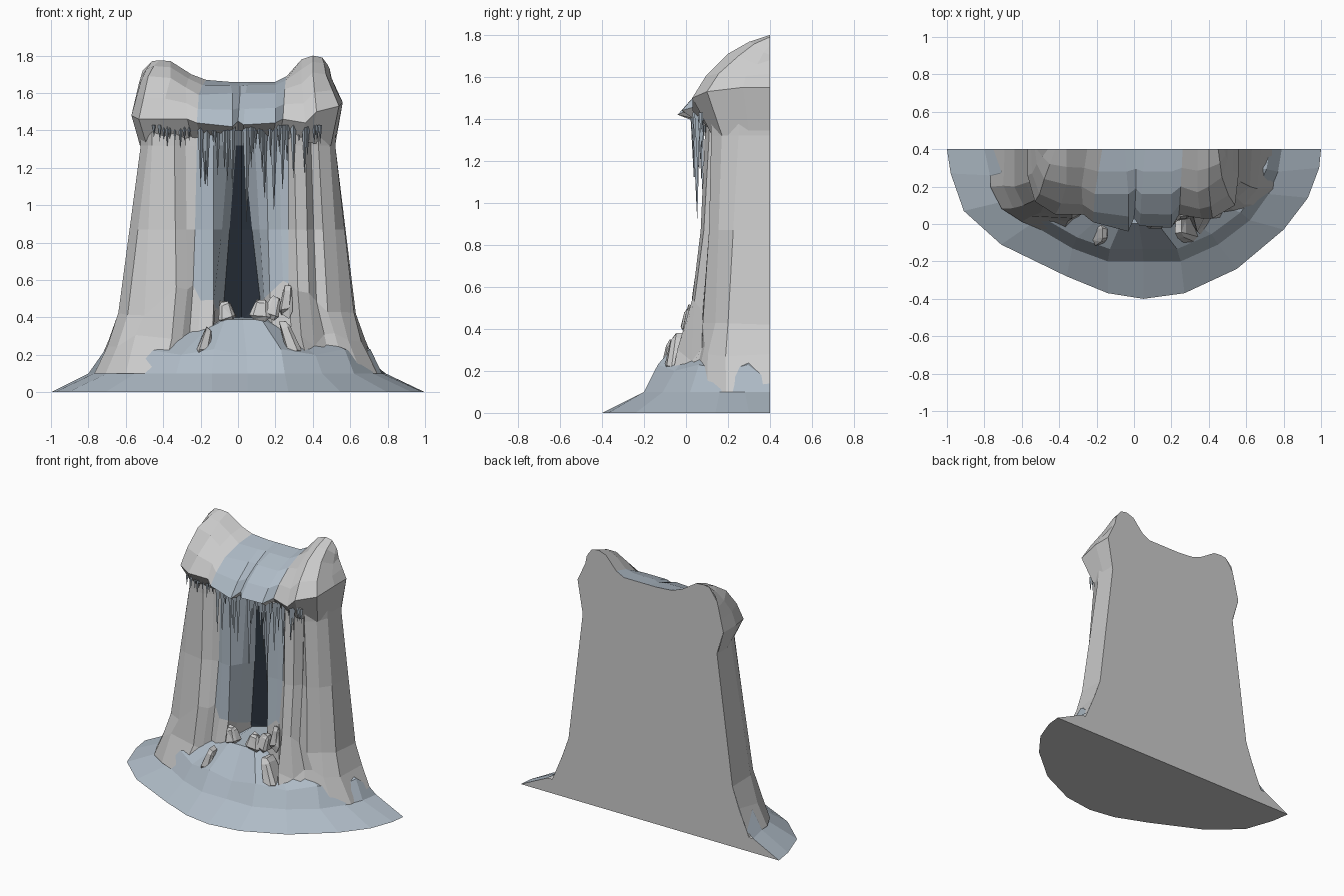
import bpy, bmesh, random
from mathutils import Vector, Matrix

if "Cube" in bpy.data.objects:
    bpy.data.objects.remove(bpy.data.objects["Cube"])

random.seed(7)
BACK = 0.4


def material(name, rgb):
    m = bpy.data.materials.new(name)
    m.diffuse_color = (*rgb, 1)
    m.use_nodes = True
    m.node_tree.nodes["Principled BSDF"].inputs["Base Color"].default_value = m.diffuse_color
    return m


rock = material("rock_grey", (0.74, 0.74, 0.73))
snow = material("snow_blue", (0.43, 0.5, 0.57))
dark = material("cave_dark", (0.025, 0.035, 0.05))
MATS = [rock, snow, dark]


def finish(name, bm):
    me = bpy.data.meshes.new(name)
    bm.to_mesh(me)
    bm.free()
    for m in MATS:
        me.materials.append(m)
    ob = bpy.data.objects.new(name, me)
    bpy.context.collection.objects.link(ob)
    return ob


def loft(name, rows, mat_of, floor=False):
    """Bridge left-to-right rows of points, lowest row first."""
    bm = bmesh.new()
    vr = [[bm.verts.new(p) for p in row] for row in rows]
    for k in range(len(vr) - 1):
        a, b = vr[k], vr[k + 1]
        for i in range(len(a) - 1):
            f = bm.faces.new((a[i], a[i + 1], b[i + 1], b[i]))
            f.material_index = mat_of(k, i)
    if floor:
        bm.faces.new(vr[0][::-1])
    return finish(name, bm)


def deeper(y, f):
    return BACK + (y - BACK) * f


# Snow mound: half-round skirt rising to the cave floor
ring0 = [(-1, .4), (-.98, .27), (-.91, .07), (-.71, -.11), (-.36, -.28), (-.14, -.37), (.05, -.4),
         (.27, -.37), (.55, -.24), (.8, -.03), (.93, .14), (.99, .3), (1, .4)]
ring1 = [(-.8, .4), (-.77, .26), (-.7, .12), (-.55, 0), (-.33, -.13), (-.14, -.2), (.05, -.2),
         (.25, -.2), (.45, -.11), (.62, .02), (.72, .16), (.77, .28), (.79, .4)]
ring2 = []
for i, (x, y) in enumerate(ring1):
    edge = i in (0, 12)
    ring2.append((x * .92, deeper(y, .89), .15 if edge else .2 + (.03 if i % 2 else 0)))
loft("snow_mound", [
    [(x, y, 0) for x, y in ring0],
    [(x, y, .1) for x, y in ring1],
    ring2,
    [(x * .5, deeper(y, .66), .39 if 4 < i < 8 else .34) for i, (x, y) in enumerate(ring1)],
    [(x * .5, deeper(y, .1), .4) for x, y in ring1],
], lambda k, i: 1, floor=True)

# Fluted cliff: (x, y) under the overhang and (x, y) at the foot
flutes = [(-.52, .4, -.64, .4), (-.52, .24, -.64, .2), (-.48, .15, -.59, .1), (-.46, .12, -.5, .08),
          (-.34, .1, -.33, .05), (-.28, .13, -.27, .08), (-.22, .12, -.24, .11), (-.19, .1, -.2, .1),
          (-.13, .1, -.13, .1), (-.05, .16, -.12, .18), (-.01, .22, -.08, .28), (.02, .24, .02, .32),
          (.03, .22, .12, .28), (.09, .14, .14, .16), (.15, .1, .17, .1), (.22, .12, .24, .1),
          (.27, .13, .27, .09), (.3, .09, .32, .05), (.36, .11, .38, .06), (.39, .17, .42, .1),
          (.43, .12, .48, .1), (.49, .17, .55, .14), (.52, .25, .62, .2), (.52, .4, .63, .4)]
last = len(flutes) - 1


def jit(i, s):
    return 0 if i in (0, last) else random.uniform(-s, s)


# Rock foot fans out towards the front and climbs highest beside the cave
skirt_low, skirt_mid, foot = [], [], []
for i, (a, b, c, d) in enumerate(flutes):
    t = (c / .64) ** 2
    peak = 0 if i in (0, last) else .18 * max(0, 1 - abs(abs(c) - .29) / .25)
    skirt_low.append((c * 1.2, deeper(d, 1.45 - .48 * t) + jit(i, .02), .1))
    skirt_mid.append((c * 1.08 + jit(i, .01), deeper(d, 1.24 - .22 * t) + jit(i, .03), .28 + jit(i, .04)))
    foot.append((c, d - (.02 if peak else 0), .42 + peak + jit(i, .05)))
waist = [((a + c) / 2, (b + d) / 2, .87) for a, b, c, d in flutes]
top = [(a, b, 1.32) for a, b, c, d in flutes]
neck = [(a, b if abs(a) > .06 else .13, 1.45) for a, b, c, d in flutes]


def cliff_mat(k, i):
    if 10 <= i <= 11 and k < 4:
        return 2
    return 1 if 6 <= i <= 15 and k >= 2 else 0


loft("cliff_wall", [skirt_low, skirt_mid, foot, waist, top, neck], cliff_mat)

# Overhanging cap: lip, crest, then x and z on the back plane
cap = [((-.57, .4, 1.48), (-.53, .4, 1.65), (-.51, 1.72)),
       ((-.57, .26, 1.48), (-.52, .32, 1.66), (-.46, 1.77)),
       ((-.53, .12, 1.46), (-.48, .24, 1.69), (-.42, 1.775)),
       ((-.42, .05, 1.46), (-.36, .21, 1.68), (-.36, 1.77)),
       ((-.27, .05, 1.46), (-.28, .2, 1.63), (-.25, 1.7)),
       ((-.22, .01, 1.44), (-.21, .16, 1.59), (-.17, 1.67)),
       ((-.03, -.04, 1.42), (-.03, .16, 1.6), (-.05, 1.66)),
       ((0, .03, 1.45), (.01, .19, 1.59), (.01, 1.66)),
       ((.03, -.01, 1.43), (.04, .16, 1.6), (.06, 1.66)),
       ((.2, -.02, 1.44), (.2, .16, 1.6), (.2, 1.66)),
       ((.24, .05, 1.46), (.25, .2, 1.62), (.26, 1.69)),
       ((.36, .03, 1.44), (.34, .17, 1.65), (.34, 1.78)),
       ((.42, .03, 1.5), (.4, .2, 1.71), (.4, 1.8)),
       ((.54, .1, 1.53), (.47, .25, 1.7), (.45, 1.79)),
       ((.56, .27, 1.55), (.5, .34, 1.66), (.48, 1.75)),
       ((.56, .4, 1.55), (.5, .4, 1.68), (.49, 1.73))]
under, lip, brow, crest, slope, back = [], [], [], [], [], []
for l, c, (bx, bz) in cap:
    under.append((l[0] * .92, deeper(l[1], .76), 1.32 + .08 * max(0, 1 - abs(l[0]) / .5)))
    lip.append(l)
    m = (Vector(l) + Vector(c)) / 2
    brow.append((m.x, m.y - (.02 if m.y < .35 else 0), m.z))
    crest.append(c)
    slope.append(((c[0] + bx) / 2, (c[1] + BACK) / 2, (c[2] + bz) / 2 + (.012 if c[1] < BACK else 0)))
    back.append((bx, BACK, bz))
loft("overhanging_cap", [under, lip, brow, crest, slope, back],
     lambda k, i: 1 if 5 <= i <= 9 and k > 0 else 0)

# Flat back closing the whole model
left_side = [(-1, 0), (-.8, .1), (-.768, .1), (-.69, .28), (-.64, .42), (-.58, .87), (-.52, 1.32),
             (-.57, 1.48), (-.53, 1.65)]
right_side = [(.5, 1.68), (.56, 1.55), (.52, 1.32), (.575, .87), (.63, .42), (.68, .28), (.756, .1),
              (.79, .1), (1, 0)]
bm = bmesh.new()
outline = left_side + [(p[0], p[2]) for p in back] + right_side
bm.faces.new([bm.verts.new((x, BACK, z)) for x, z in outline])
finish("flat_back", bm)

# Angular boulders around the cave mouth: centre, radii, sideways lean
boulders = [((-.17, -.05, .28), (.045, .08, .12), .25), ((-.065, .03, .44), (.06, .05, .09), -.2),
            ((.12, .02, .45), (.065, .05, .08), .1), ((.19, .03, .46), (.05, .05, .09), .3),
            ((.26, .06, .5), (.045, .05, .12), .1), ((.27, -.01, .29), (.05, .11, .17), -.35)]
for n, (c, r, lean) in enumerate(boulders):
    bm = bmesh.new()
    bmesh.ops.create_cube(bm, size=1.5)
    bmesh.ops.bevel(bm, geom=bm.edges[:], offset=.3, segments=1, affect='EDGES')
    for v in bm.verts:
        v.co *= random.uniform(.8, 1.1) * (.75 if v.co.z > 0 else 1.1)
    bmesh.ops.triangulate(bm, faces=[f for f in bm.faces if len(f.verts) > 3])
    bm.transform(Matrix.Translation(c) @ Matrix.Rotation(lean, 4, 'Y') @ Matrix.Diagonal((*r, 1)))
    finish(f"boulder_{n + 1}", bm)

# Icicles hanging from the lip: x range, count, shortest and longest drop
bm = bmesh.new()
for x0, x1, count, short, long in [(-.46, -.25, 9, .04, .11), (-.21, -.03, 9, .06, .33),
                                   (.04, .24, 12, .1, .5), (.26, .46, 8, .06, .28)]:
    for i in range(count):
        x = x0 + (x1 - x0) * (i + random.random()) / count
        y = random.uniform(.03, .08) if abs(x) < .25 else random.uniform(.07, .1)
        drop = short + (long - short) * random.random() ** 1.6
        w = .009 + .014 * drop / .5
        ring = [bm.verts.new((x + w * a, y + w * b, 1.43)) for a, b in ((-1, .4), (0, -1), (1, .4))]
        tip = bm.verts.new((x, y, 1.4 - drop))
        for k in range(3):
            bm.faces.new((ring[(k + 1) % 3], ring[k], tip)).material_index = 1
        bm.faces.new(ring)
finish("icicles", bm)
